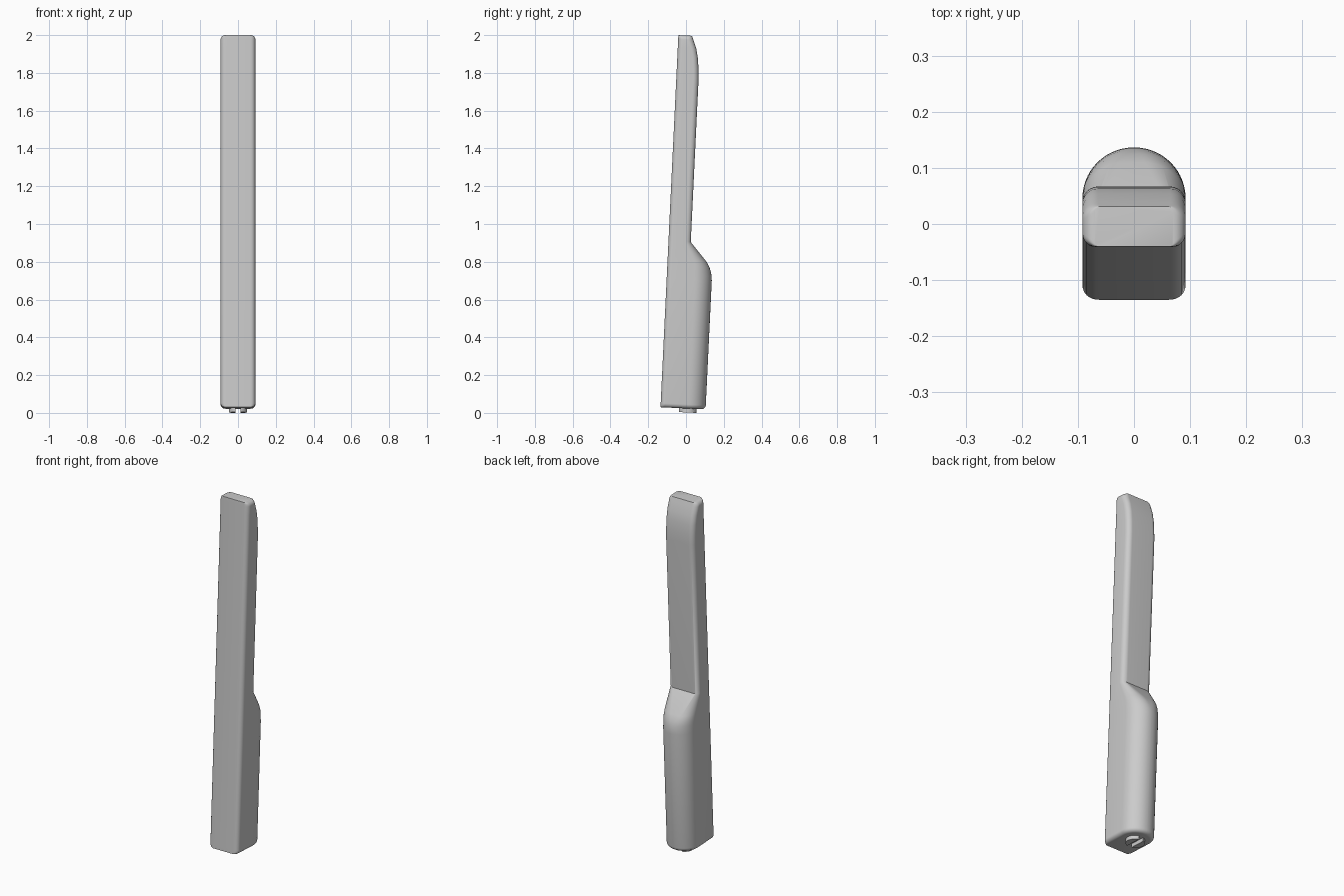
import bpy, bmesh, math
from mathutils import Matrix

if "Cube" in bpy.data.objects:
    bpy.data.objects.remove(bpy.data.objects["Cube"])

TILT = Matrix.Translation((0, -0.135, 0.03)) @ Matrix.Rotation(-math.radians(2.75), 4, 'X')
HALF_W, HEIGHT, FILLET, FRONT_R = 0.092, 1.972, 0.022, 0.025

# Side profile along the leaning axis: height, depth, back corner radius
PROFILE = [
    (0.0, 0.239, 0.092), (0.682, 0.239, 0.092), (0.705, 0.237, 0.091),
    (0.728, 0.232, 0.087), (0.751, 0.224, 0.081), (0.780, 0.207, 0.072),
    (0.881, 0.118, 0.028), (1.746, 0.118, 0.028), (1.800, 0.115, 0.028),
    (1.855, 0.109, 0.028), (1.905, 0.098, 0.028), (HEIGHT, 0.072, 0.028),
]


def profile_at(z):
    for (z0, d0, r0), (z1, d1, r1) in zip(PROFILE, PROFILE[1:]):
        if z <= z1 + 1e-9:
            t = (z - z0) / (z1 - z0)
            return d0 + (d1 - d0) * t, r0 + (r1 - r0) * t


def section(half_w, depth, front_r, back_r):
    """Rounded outline: flat front at y = 0, softer corners at the back."""
    back_r = min(back_r, half_w - 0.001)
    right = []
    for cy, r, start, n in ((front_r, front_r, -90, 6), (depth - back_r, back_r, 0, 14)):
        for i in range(n + 1):
            a = math.radians(start + 90 * i / n)
            right.append((half_w - r + r * math.cos(a), cy + r * math.sin(a)))
    return right + [(-x, y) for x, y in reversed(right)]


def finish(bm, name):
    bmesh.ops.recalc_face_normals(bm, faces=bm.faces)
    mesh = bpy.data.meshes.new(name)
    bm.to_mesh(mesh)
    bm.free()
    ob = bpy.data.objects.new(name, mesh)
    bpy.context.collection.objects.link(ob)
    ob.matrix_world = TILT
    bpy.ops.object.select_all(action='DESELECT')
    ob.select_set(True)
    bpy.context.view_layer.objects.active = ob
    bpy.ops.object.shade_smooth_by_angle(angle=math.radians(32))
    return ob


# Body: loft of sections, with filleted ends
steps = [FILLET * (1 - math.cos(math.radians(15 * i))) for i in range(7)]
heights = sorted(set([p[0] for p in PROFILE] + steps + [HEIGHT - s for s in steps]))
bm = bmesh.new()
rings = []
for z in heights:
    depth, back_r = profile_at(z)
    end = min(z, HEIGHT - z, FILLET)
    inset = FILLET - math.sqrt(max(0, FILLET**2 - (FILLET - end)**2))
    if z < 1:
        depth -= inset
    outline = section(HALF_W - inset, depth, FRONT_R - inset * 0.8, back_r - inset * 0.8)
    rings.append([bm.verts.new((x, y, z)) for x, y in outline])
for a, b in zip(rings, rings[1:]):
    for i in range(len(a)):
        j = (i + 1) % len(a)
        bm.faces.new((a[i], a[j], b[j], b[i]))
bm.faces.new(rings[0])
bm.faces.new(rings[-1])
finish(bm, "body")

# Slotted round plug under the base: one half, mirrored
bm = bmesh.new()
R, GAP, CENTRE = 0.048, 0.014, 0.145
limit = math.acos(GAP / R)
angles = [-limit + 2 * limit * i / 20 for i in range(21)]
low = [bm.verts.new((R * math.cos(a), CENTRE + R * math.sin(a), -0.021)) for a in angles]
face = bm.faces.new(low)
top = bmesh.ops.extrude_face_region(bm, geom=[face])["geom"]
bmesh.ops.translate(bm, vec=(0, 0, 0.031),
                    verts=[v for v in top if isinstance(v, bmesh.types.BMVert)])
plug = finish(bm, "base_plug")
plug.modifiers.new("mirror", 'MIRROR').use_axis = (True, False, False)
